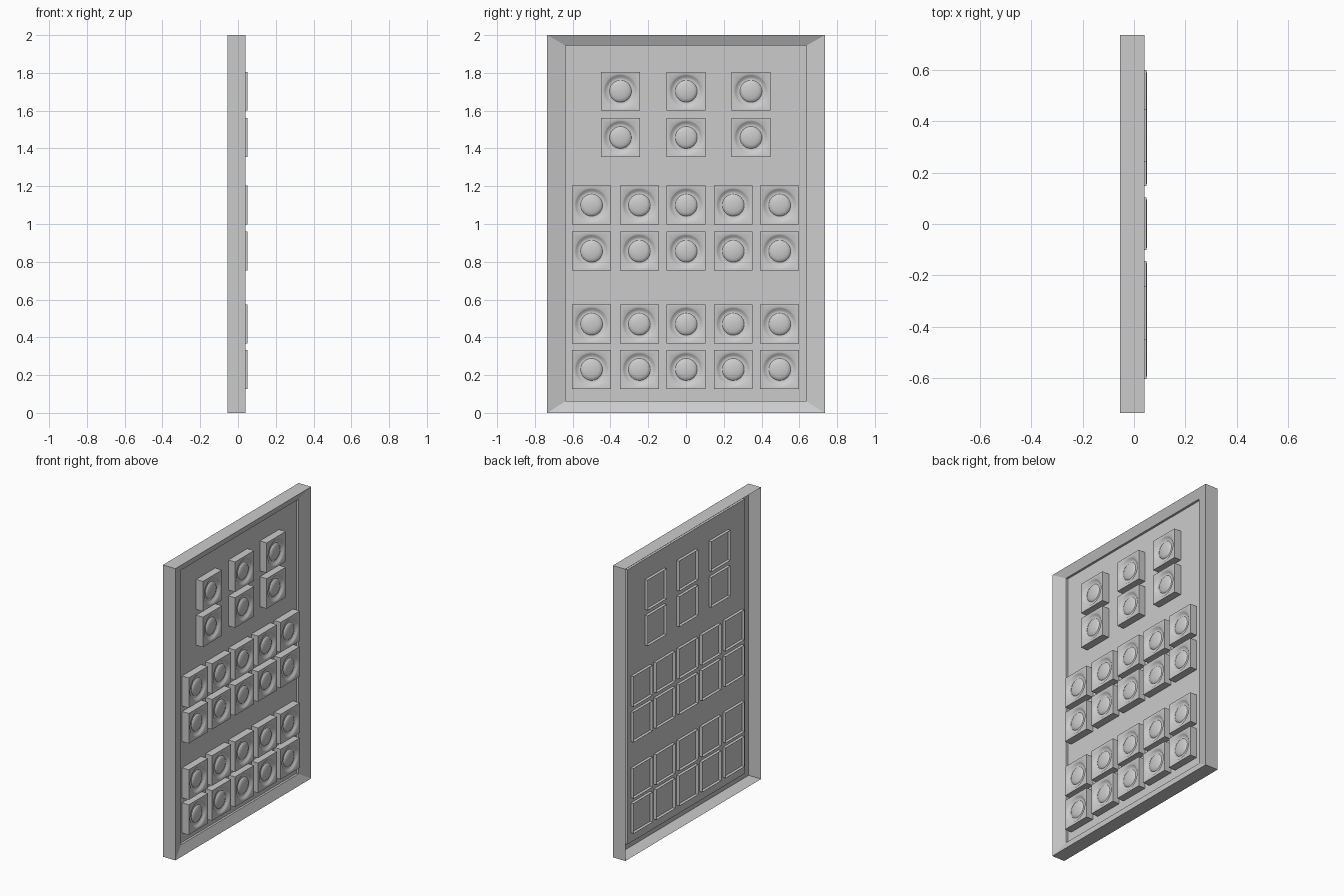
import bpy, bmesh, math

if "Cube" in bpy.data.objects:
    bpy.data.objects.remove(bpy.data.objects["Cube"])

PANEL_X = -0.002


def make_mesh(name, bm):
    mesh = bpy.data.meshes.new(name)
    bm.normal_update()
    bm.to_mesh(mesh)
    bm.free()
    return mesh


def add_object(name, mesh, loc=(0, 0, 0)):
    ob = bpy.data.objects.new(name, mesh)
    ob.location = loc
    bpy.context.collection.objects.link(ob)
    return ob


def bridge(bm, a, b):
    n = len(a)
    for i in range(n):
        j = (i + 1) % n
        bm.faces.new((a[i], a[j], b[j], b[i]))


# Frame: open-backed outer wall, inward slope, small step down to the panel
def rect_loop(bm, x, y, z0, z1):
    return [bm.verts.new((x, *p)) for p in ((-y, z0), (y, z0), (y, z1), (-y, z1))]


bm = bmesh.new()
loops = [rect_loop(bm, *r) for r in (
    (-0.055, 0.735, 0.0, 2.0),
    (0.04, 0.735, 0.0, 2.0),
    (0.013, 0.637, 0.062, 1.944),
    (PANEL_X, 0.637, 0.062, 1.944))]
for a, b in zip(loops, loops[1:]):
    bridge(bm, a, b)
add_object("frame", make_mesh("frame", bm))

# Flat panel sheet
bm = bmesh.new()
bm.faces.new(rect_loop(bm, PANEL_X, 0.637, 0.062, 1.944))
add_object("panel", make_mesh("panel", bm))

# Button: open-backed square housing, round groove and domed centre
N = 32
HALF = 0.103


def ring(bm, r, x, square=False):
    verts = []
    for i in range(N):
        t = 2 * math.pi * i / N
        c, s = math.cos(t), math.sin(t)
        k = r / max(abs(c), abs(s)) if square else r
        verts.append(bm.verts.new((x, k * c, k * s)))
    return verts


bm = bmesh.new()
rings = [ring(bm, HALF, -0.023, True), ring(bm, HALF, 0.049, True)]
for r, x in ((0.09, 0.05), (0.083, 0.045), (0.073, 0.037), (0.064, 0.035),
             (0.058, 0.036), (0.054, 0.041), (0.04, 0.046), (0.02, 0.049)):
    rings.append(ring(bm, r, x))
for a, b in zip(rings, rings[1:]):
    bridge(bm, a, b)
tip = bm.verts.new((0.05, 0, 0))
last = rings[-1]
for i in range(N):
    bm.faces.new((last[i], last[(i + 1) % N], tip))
button_mesh = make_mesh("button", bm)

# Rows of buttons: three columns on top, five in the two lower groups
three = (-0.347, 0.001, 0.344)
five = (-0.5, -0.247, 0.001, 0.25, 0.496)
first = None
for ys, zs in ((three, (1.703, 1.458)), (five, (1.1, 0.856)), (five, (0.47, 0.23))):
    for z in zs:
        for y in ys:
            ob = add_object("button", button_mesh, (0, y, z))
            first = first or ob

# Smooth the shared button mesh, keeping housing edges sharp
bpy.context.view_layer.objects.active = first
first.select_set(True)
bpy.ops.object.shade_smooth_by_angle(angle=math.radians(40))
